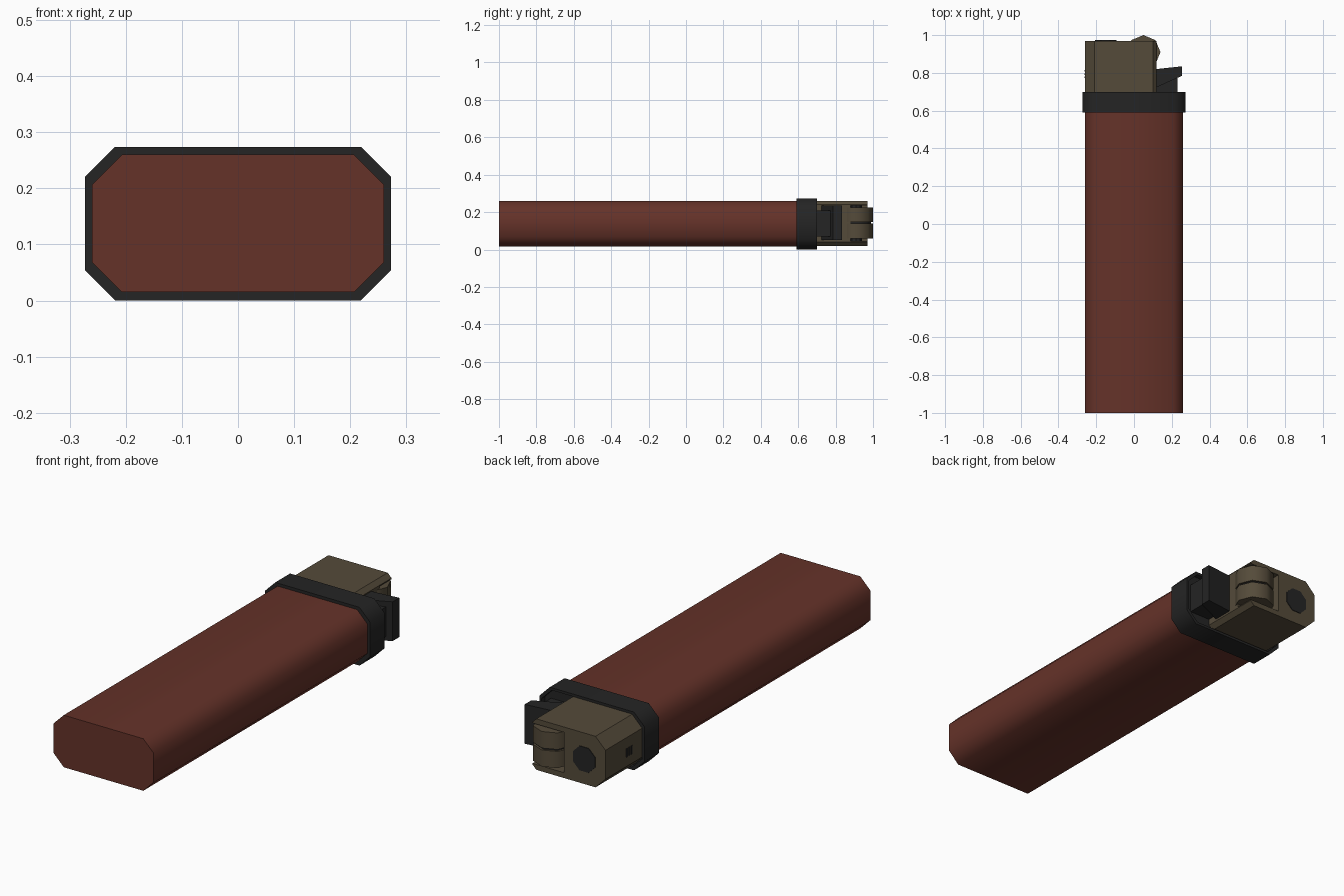
import bpy, bmesh, math
from mathutils import Matrix, Vector

if "Cube" in bpy.data.objects:
    bpy.data.objects.remove(bpy.data.objects["Cube"])


def material(name, rgb):
    m = bpy.data.materials.new(name)
    m.diffuse_color = (*rgb, 1)
    m.use_nodes = True
    m.node_tree.nodes["Principled BSDF"].inputs["Base Color"].default_value = m.diffuse_color
    return m


RED = material("dark red plastic", (0.13, 0.032, 0.022))
BLACK = material("black plastic", (0.018, 0.018, 0.018))
METAL = material("bronze metal", (0.09, 0.07, 0.042))


def finish(name, bm, mat, smooth=None):
    bmesh.ops.recalc_face_normals(bm, faces=bm.faces)
    me = bpy.data.meshes.new(name)
    bm.to_mesh(me)
    bm.free()
    me.materials.append(mat)
    ob = bpy.data.objects.new(name, me)
    bpy.context.collection.objects.link(ob)
    if smooth:
        bpy.ops.object.select_all(action='DESELECT')
        ob.select_set(True)
        bpy.context.view_layer.objects.active = ob
        bpy.ops.object.shade_smooth_by_angle(angle=math.radians(smooth))
    return ob


def prism(name, points, vec, mat, smooth=None):
    """Extrude a closed 3D outline along a vector."""
    bm = bmesh.new()
    face = bm.faces.new([bm.verts.new(p) for p in points])
    ext = bmesh.ops.extrude_face_region(bm, geom=[face], use_keep_orig=True)
    verts = [g for g in ext["geom"] if isinstance(g, bmesh.types.BMVert)]
    bmesh.ops.translate(bm, verts=verts, vec=vec)
    return finish(name, bm, mat, smooth)


def box(name, lo, hi, mat):
    pts = [(lo[0], lo[1], lo[2]), (hi[0], lo[1], lo[2]),
           (hi[0], hi[1], lo[2]), (lo[0], hi[1], lo[2])]
    return prism(name, pts, (0, 0, hi[2] - lo[2]), mat)


def chamfered(x0, x1, z0, z1, c_left, c_right, y):
    """Octagonal cross-section in the xz plane."""
    a, b = c_left, c_right
    return [(x, y, z) for x, z in (
        (x0 + a, z0), (x1 - b, z0), (x1, z0 + b), (x1, z1 - b),
        (x1 - b, z1), (x0 + a, z1), (x0, z1 - a), (x0, z0 + a))]


def wheel_outline(r, z):
    return [(0.05 + r * math.cos(i * math.pi / 4),
             0.91 + r * math.sin(i * math.pi / 4), z) for i in range(8)]


def cut(target, cutter):
    mod = target.modifiers.new("cut", 'BOOLEAN')
    mod.operation = 'DIFFERENCE'
    mod.solver = 'EXACT'
    mod.object = cutter
    bpy.context.view_layer.objects.active = target
    bpy.ops.object.modifier_apply(modifier=mod.name)
    bpy.data.objects.remove(cutter)


MID = 0.137

# fuel body
prism("fuel_body", chamfered(-0.26, 0.26, 0.015, 0.26, 0.053, 0.053, -1.0),
      (0, 1.62, 0), RED, 50)

# collar with a recessed top
collar = prism("collar", chamfered(-0.273, 0.273, 0, 0.274, 0.054, 0.054, 0.59),
               (0, 0.11, 0), BLACK, 50)
cut(collar, prism("collar_recess",
                  chamfered(-0.262, 0.262, 0.012, 0.262, 0.053, 0.053, 0.675),
                  (0, 0.1, 0), BLACK))

# metal hood with a slot for the wheel
hood = prism("hood", chamfered(-0.26, 0.12, 0.02, 0.26, 0.052, 0.02, 0.66),
             (0, 0.31, 0), METAL)
cut(hood, box("wheel_slot", (-0.045, 0.88, 0.045), (0.2, 1.1, 0.235), METAL))

# flame hole and side vents
prism("flame_hole", [(-0.15 + 0.062 * math.cos(a), 0.968, MID + 0.062 * math.sin(a))
                     for a in [math.pi / 8 + i * math.pi / 4 for i in range(8)]],
      (0, 0.005, 0), BLACK)
for i in range(3):
    y = 0.772 + i * 0.018
    box(f"side_vent_{i + 1}", (-0.263, y, MID - 0.02), (-0.255, y + 0.008, MID + 0.02), BLACK)

# spark wheel: two rims round a dark groove, on an axle
for i, z in enumerate((0.06, 0.147)):
    prism(f"wheel_rim_{i + 1}", wheel_outline(0.09, z), (0, 0, 0.078), METAL, 50)
prism("wheel_groove", wheel_outline(0.08, 0.13), (0, 0, 0.025), BLACK, 50)
prism("wheel_axle", wheel_outline(0.03, 0.03), (0, 0, 0.22), BLACK)

# thumb lever: sloped pad over a narrower stem
prism("lever_pad", [(0.10, 0.715, 0.05), (0.255, 0.785, 0.05),
                    (0.255, 0.835, 0.05), (0.10, 0.818, 0.05)],
      (0, 0, 0.185), BLACK)
box("lever_stem", (0.10, 0.66, 0.07), (0.23, 0.773, 0.21), BLACK)
